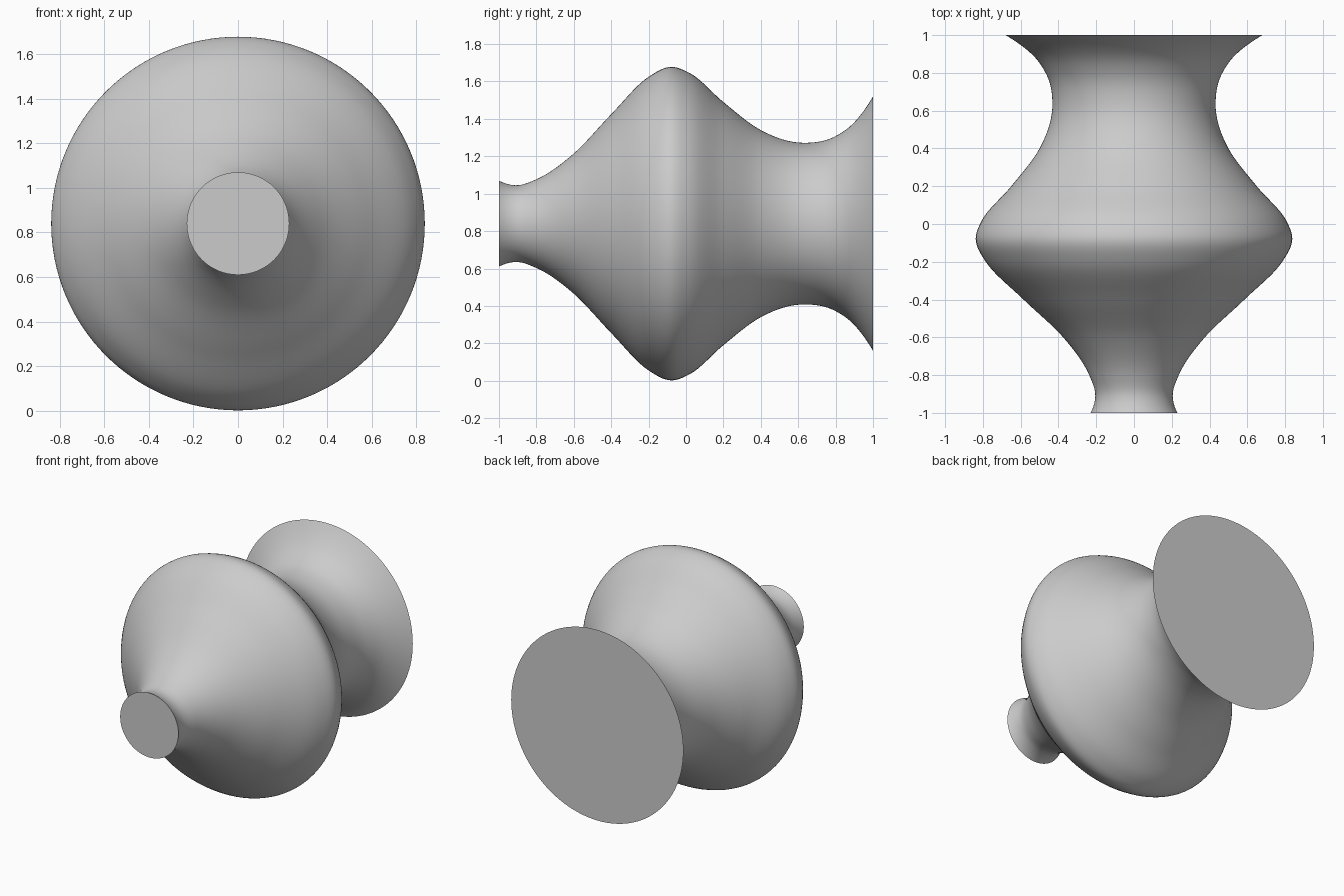
import bpy
import math

cube = bpy.data.objects.get("Cube")
if cube:
    bpy.data.objects.remove(cube, do_unlink=True)

AXIS_HEIGHT = 0.84
SIDES = 128
STEPS = 8

# Profile knots: position along the axis, radius
KNOTS = [(-1, 0.23), (-0.91, 0.205), (-0.8, 0.237), (-0.6, 0.375),
         (-0.4, 0.585), (-0.2, 0.785), (-0.08, 0.838), (0.02, 0.805),
         (0.2, 0.65), (0.4, 0.5), (0.64, 0.432), (0.8, 0.468),
         (0.9, 0.542), (1, 0.68)]


def slope(i):
    """Slope of the parabola through a knot and its neighbours."""
    j = min(max(i, 1), len(KNOTS) - 2)
    (a, ra), (b, rb), (c, rc) = KNOTS[j - 1:j + 2]
    s, t = (rb - ra) / (b - a), (rc - rb) / (c - b)
    curve = (t - s) / (c - a)
    return s + curve * (2 * KNOTS[i][0] - a - b)


def smooth_profile():
    """Cubic Hermite curve through the knots."""
    points = []
    for i in range(len(KNOTS) - 1):
        (a, ra), (b, rb) = KNOTS[i:i + 2]
        h = b - a
        for k in range(STEPS):
            u = k / STEPS
            r = (ra * (1 + 2 * u) * (1 - u) ** 2 + rb * u * u * (3 - 2 * u)
                 + h * slope(i) * u * (1 - u) ** 2
                 - h * slope(i + 1) * u * u * (1 - u))
            points.append((a + h * u, r))
    return points + [KNOTS[-1]]


# Turned body: rings swept around the y axis, closed by flat end discs
profile = smooth_profile()
verts, faces = [], []
for y, r in profile:
    for k in range(SIDES):
        angle = 2 * math.pi * k / SIDES
        verts.append((r * math.cos(angle), y, r * math.sin(angle)))
for ring in range(len(profile) - 1):
    for k in range(SIDES):
        n = (k + 1) % SIDES
        lo, hi = ring * SIDES, (ring + 1) * SIDES
        faces.append((lo + k, hi + k, hi + n, lo + n))
last = (len(profile) - 1) * SIDES
faces.append(tuple(range(SIDES)))
faces.append(tuple(reversed(range(last, last + SIDES))))

mesh = bpy.data.meshes.new("turned_body")
mesh.from_pydata(verts, [], faces)
mesh.update()
body = bpy.data.objects.new("turned_body", mesh)
body.location.z = AXIS_HEIGHT
bpy.context.collection.objects.link(body)

# Plain grey material
grey = bpy.data.materials.new("light_grey")
grey.use_nodes = True
colour = (0.6, 0.6, 0.6, 1)
grey.diffuse_color = colour
grey.node_tree.nodes["Principled BSDF"].inputs["Base Color"].default_value = colour
mesh.materials.append(grey)

# Smooth sides with sharp rims
bpy.ops.object.select_all(action='DESELECT')
body.select_set(True)
bpy.context.view_layer.objects.active = body
bpy.ops.object.shade_smooth_by_angle(angle=math.radians(40))
